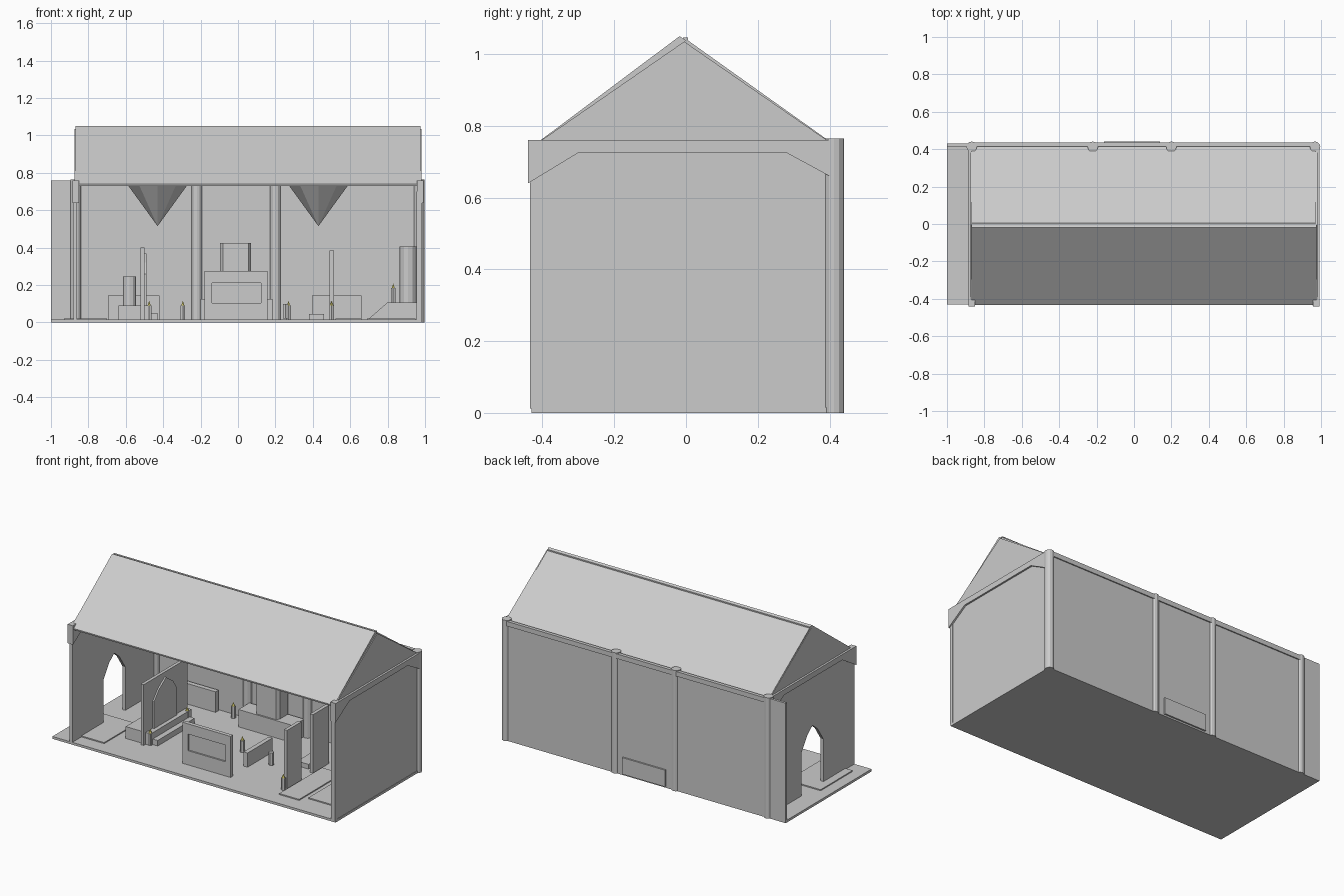
import bpy, bmesh, math
from mathutils import Vector


def finish(bm, name, color=None):
    bmesh.ops.recalc_face_normals(bm, faces=bm.faces)
    me = bpy.data.meshes.new(name)
    bm.to_mesh(me)
    bm.free()
    ob = bpy.data.objects.new(name, me)
    bpy.context.collection.objects.link(ob)
    if color:
        mat = bpy.data.materials.get(name) or bpy.data.materials.new(name)
        mat.diffuse_color = color
        me.materials.append(mat)
    return ob


def prism(name, pts, axis, a, b):
    """Extrude a 2D outline along an axis (0=x with yz, 1=y with xz, 2=z with xy)."""
    def place(p, t):
        q = list(p)
        q.insert(axis, t)
        return Vector(q)
    bm = bmesh.new()
    lo = [bm.verts.new(place(p, a)) for p in pts]
    hi = [bm.verts.new(place(p, b)) for p in pts]
    bm.faces.new(lo)
    bm.faces.new(hi)
    n = len(pts)
    for i in range(n):
        j = (i + 1) % n
        bm.faces.new((lo[i], lo[j], hi[j], hi[i]))
    return finish(bm, name)


def box(name, x0, x1, y0, y1, z0, z1):
    return prism(name, [(x0, y0), (x1, y0), (x1, y1), (x0, y1)], 2, z0, z1)


def cone(name, x, y, z0, z1, r0, r1, sides, color=None):
    bm = bmesh.new()
    bmesh.ops.create_cone(bm, cap_ends=True, segments=sides, radius1=r0, radius2=r1, depth=z1 - z0)
    bmesh.ops.translate(bm, vec=(x, y, (z0 + z1) / 2), verts=bm.verts)
    return finish(bm, name, color)


# Floor and walls
box("floor", -1, 0.985, -0.43, 0.43, 0, 0.015)
box("back_wall", -1, 0.985, 0.415, 0.43, 0, 0.76)
box("right_wall", 0.962, 0.982, -0.42, 0.42, 0, 0.76)
box("right_wall_front_edge", 0.955, 0.985, -0.435, -0.415, 0.012, 0.70)
prism("left_wall_with_pointed_doorway",
      [(-0.43, 0), (-0.12, 0), (-0.12, 0.29), (-0.06, 0.38), (-0.01, 0.42), (0.04, 0.38),
       (0.10, 0.29), (0.10, 0), (0.42, 0), (0.42, 0.76), (-0.43, 0.76)], 0, -0.88, -0.86)
box("back_wall_cornice", -0.87, 0.97, 0.425, 0.437, 0.73, 0.76)
box("back_plinth", -0.16, 0.14, 0.42, 0.44, 0.01, 0.115)

# Arched end trims and gables
trim = [(-0.44, 0.64), (-0.30, 0.725), (0.28, 0.725), (0.40, 0.66), (0.40, 0.76), (-0.44, 0.76)]
gable = [(-0.41, 0.755), (0.40, 0.755), (-0.005, 1.035)]
for side, x in (("left", -0.868), ("right", 0.975)):
    prism(side + "_end_trim", trim, 0, x - 0.018, x + 0.018)
    prism(side + "_gable", gable, 0, x - 0.005, x + 0.005)

# Roof
prism("roof_front", [(-0.43, 0.73), (0, 1.038), (-0.018, 1.05), (-0.432, 0.74)], 0, -0.87, 0.975)
prism("roof_back", [(0.425, 0.73), (0, 1.03), (0, 1.042), (0.427, 0.738)], 0, -0.87, 0.97)
box("ridge_beam", -0.87, 0.97, -0.008, 0.005, 1.03, 1.046)

# Columns
for x in (-0.868, -0.22, 0.20, 0.968):
    cone("wall_column", x, 0.413, 0, 0.765, 0.028, 0.028, 12)

# Hanging cones
for x in (-0.43, 0.43):
    cone("hanging_cone", x, 0, 0.515, 0.735, 0, 0.168, 10)

# Front panel with a raised frame
box("front_panel", -0.18, 0.158, -0.29, -0.275, 0.01, 0.275)
x0, x1, z0, z1 = -0.14, 0.122, 0.105, 0.21
box("front_panel_rail", -0.18, 0.158, -0.30, -0.29, z1, 0.275)
box("front_panel_rail", -0.18, 0.158, -0.30, -0.29, 0.01, z0)
box("front_panel_stile", -0.18, x0, -0.30, -0.29, z0, z1)
box("front_panel_stile", x1, 0.158, -0.30, -0.29, z0, z1)

# Altar with cabinet
box("altar", -0.20, 0.185, 0.29, 0.40, 0.01, 0.125)
prism("altar_cabinet", [(-0.08, 0.30), (0.055, 0.30), (0.07, 0.32), (0.07, 0.40),
                        (-0.095, 0.40), (-0.095, 0.32)], 2, 0.125, 0.425)
box("centre_bench", 0.13, 0.158, -0.13, 0.12, 0.01, 0.105)

# Left partition, pointed panel, platform and font
box("left_partition", -0.52, -0.50, -0.23, 0.21, 0.01, 0.40)
prism("pointed_panel", [(-0.14, 0.05), (0.09, 0.05), (0.09, 0.26), (0.05, 0.32), (-0.02, 0.37),
                        (-0.09, 0.32), (-0.14, 0.26)], 0, -0.50, -0.49)
box("left_platform", -0.64, -0.465, -0.21, 0.20, 0.01, 0.09)
box("left_kneeler", -0.465, -0.43, -0.19, 0.18, 0.01, 0.05)
cone("font", -0.58, 0, 0.09, 0.245, 0.035, 0.035, 12)

# Right partition in two pieces, kneeler and small stand
for y0, y1 in ((-0.24, -0.095), (0.02, 0.18)):
    box("right_partition", 0.49, 0.512, y0, y1, 0.01, 0.385)
box("right_kneeler", 0.38, 0.46, 0.05, 0.18, 0.01, 0.045)
cone("small_stand", 0.255, -0.03, 0.02, 0.10, 0.016, 0.016, 6)

# Low back cabinets
for x0, x1 in ((-0.695, -0.42), (0.395, 0.66)):
    box("low_cabinet", x0, x1, 0.375, 0.405, 0.01, 0.145)

# Ramp and drum in the right corner
prism("ramp", [(0.69, 0.012), (0.955, 0.012), (0.955, 0.108), (0.80, 0.108)], 1, 0.05, 0.34)
cone("drum", 0.91, 0.2, 0.105, 0.405, 0.046, 0.046, 12)

# Floor slabs
box("entrance_slab", -0.93, -0.70, -0.34, -0.02, 0.01, 0.022)
box("right_slab", 0.52, 0.66, -0.33, 0.10, 0.01, 0.022)
box("corner_slab", 0.69, 0.95, -0.28, 0.0, 0.01, 0.022)

# Candles
for x, y, z in ((-0.475, -0.20, 0.015), (-0.475, 0.17, 0.015), (-0.295, 0.375, 0.015),
                (0.014, 0.025, 0.015), (0.27, 0.375, 0.015), (0.50, -0.26, 0.015), (0.83, 0.1, 0.108)):
    cone("candle", x, y, z, z + 0.075, 0.014, 0.014, 6)
    cone("candle_flame", x, y, z + 0.075, z + 0.10, 0.01, 0, 6, (0.95, 0.85, 0.2, 1))
